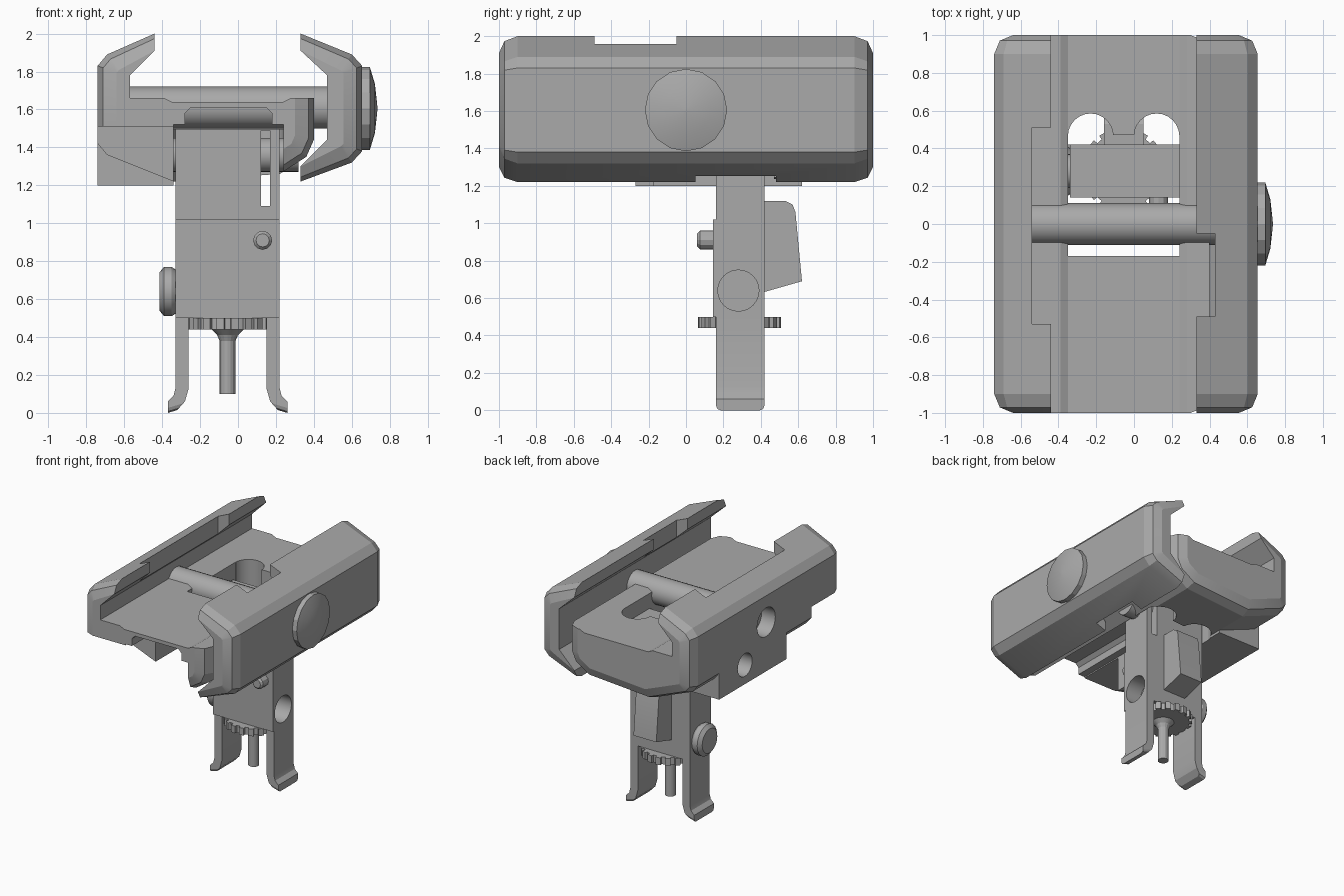
import bpy, bmesh, math
from mathutils import Vector, Matrix

cube = bpy.data.objects.get("Cube")
if cube:
    bpy.data.objects.remove(cube, do_unlink=True)

grey = bpy.data.materials.new("satin_grey")
grey.use_nodes = True
grey.diffuse_color = (0.4, 0.4, 0.4, 1)
grey.node_tree.nodes["Principled BSDF"].inputs["Base Color"].default_value = (0.4, 0.4, 0.4, 1)


def finish(name, bm):
    bmesh.ops.recalc_face_normals(bm, faces=bm.faces)
    mesh = bpy.data.meshes.new(name)
    bm.to_mesh(mesh)
    bm.free()
    mesh.materials.append(grey)
    ob = bpy.data.objects.new(name, mesh)
    bpy.context.collection.objects.link(ob)
    return ob


def prism(name, pts, lo, hi, axis="Y", outer=0, bevel=0.1):
    """Extrude a profile along an axis; round the end edges of its first points."""
    bm = bmesh.new()

    def place(p, t):
        return (p[0], t, p[1]) if axis == "Y" else (t, p[0], p[1])

    ends = [[bm.verts.new(place(p, t)) for p in pts] for t in (lo, hi)]
    n = len(pts)
    for ring in ends:
        bm.faces.new(ring)
    for i in range(n):
        j = (i + 1) % n
        bm.faces.new((ends[0][i], ends[0][j], ends[1][j], ends[1][i]))
    if outer:
        edges = [bm.edges.get((r[i], r[i + 1])) for r in ends for i in range(outer - 1)]
        bmesh.ops.bevel(bm, geom=edges, offset=bevel, segments=2, profile=0.5, affect="EDGES")
    return finish(name, bm)


def box(name, x, y, z):
    return prism(name, [(x[0], z[0]), (x[1], z[0]), (x[1], z[1]), (x[0], z[1])], y[0], y[1])


def lathe(name, profile, center, axis="Z", sides=24):
    """Closed turned part from (radius, distance along axis) pairs."""
    bm = bmesh.new()
    turn = {"Z": Matrix(), "X": Matrix.Rotation(math.pi / 2, 4, "Y"),
            "Y": Matrix.Rotation(-math.pi / 2, 4, "X")}[axis]
    rings = []
    for r, d in profile:
        rings.append([bm.verts.new(turn @ Vector((r * math.cos(a), r * math.sin(a), d)) + Vector(center))
                      for a in (2 * math.pi * k / sides for k in range(sides))])
    for a, b in zip(rings, rings[1:]):
        for k in range(sides):
            m = (k + 1) % sides
            bm.faces.new((a[k], a[m], b[m], b[k]))
    bm.faces.new(rings[0])
    bm.faces.new(rings[-1])
    return finish(name, bm)


def boolean(ob, tools, op="DIFFERENCE"):
    for tool in tools:
        mod = ob.modifiers.new("cut", "BOOLEAN")
        mod.operation, mod.object, mod.solver = op, tool, "EXACT"
        bpy.context.view_layer.objects.active = ob
        bpy.ops.object.modifier_apply(modifier=mod.name)
        bpy.data.objects.remove(tool, do_unlink=True)


# Fixed body: rail floor with one integral jaw
body = prism("fixed_body", [
    (0.4, 1.66), (0.4, 1.44), (0.36, 1.35), (0.22, 1.26), (-0.34, 1.22), (-0.69, 1.36),
    (-0.74, 1.42), (-0.74, 1.83), (-0.69, 1.89), (-0.44, 2.0),
    (-0.44, 1.91), (-0.57, 1.78), (-0.57, 1.66), (-0.39, 1.66), (-0.35, 1.64),
    (0.24, 1.64), (0.28, 1.66)], -1, 1, outer=10)
boolean(body, [box("boss", (-0.74, -0.34), (-0.27, 0.62), (1.2, 1.5))], "UNION")
boolean(body, [
    box("front_relief", (-0.8, -0.3), (-1.1, -0.6), (1.0, 1.51)),
    box("wide_channel", (-0.34, 0.24), (-1.1, 0.2), (1.0, 1.52)),
    prism("narrow_channel", [(-0.28, 1.4), (0.18, 1.4), (0.18, 1.58), (0.15, 1.61),
                             (-0.25, 1.61), (-0.28, 1.58)], -1.1, 0.2),
    box("stem_opening", (-0.35, 0.24), (-0.17, 0.47), (1.0, 1.9)),
    lathe("lobe_a", [(0.12, 1.0), (0.12, 1.9)], (-0.23, 0.465, 0)),
    lathe("lobe_b", [(0.12, 1.0), (0.12, 1.9)], (0.12, 0.465, 0)),
    box("jaw_notch", (-0.54, -0.3), (-0.53, 0.51), (1.7, 2.1)),
    lathe("rod_hole", [(0.12, -0.9), (0.12, -0.6)], (0, 0, 1.61), "X"),
    lathe("pin_hole", [(0.095, -0.9), (0.095, -0.6)], (0, 0.28, 1.36), "X")])

# Sliding clamp jaw
jaw = prism("sliding_jaw", [
    (0.33, 2.0), (0.6, 1.89), (0.655, 1.83), (0.655, 1.38), (0.6, 1.32), (0.33, 1.22),
    (0.33, 1.3), (0.47, 1.44), (0.47, 1.78), (0.33, 1.91)], -1, 1, outer=6)
boolean(jaw, [box("top_notch", (0.2, 0.43), (-0.49, -0.05), (1.7, 2.1)),
              box("bottom_notch", (0.2, 0.42), (0.05, 0.48), (1.1, 1.42))])

# Clamp rod with its domed knob, and hinge pin
lathe("clamp_rod", [(0.11, -0.62), (0.11, 0.6)], (0, 0, 1.61), "X")
lathe("clamp_knob", [(0.2, 0.63), (0.22, 0.65), (0.22, 0.695), (0.13, 0.722), (0.01, 0.735)],
      (0, 0, 1.605), "X", 16)
lathe("hinge_pin", [(0.09, -0.62), (0.09, 0.32)], (0, 0.28, 1.36), "X")

# Folding stem
stem = box("stem", (-0.33, 0.22), (0.16, 0.42), (0.5, 1.5))
boolean(stem, [box("slot", (0.12, 0.17), (0, 0.5), (1.09, 1.49)),
               lathe("side_socket", [(0.11, 0.08), (0.11, 0.4)], (0, 0.28, 0.64), "X")])
box("stem_front_pad", (-0.33, 0.22), (0.145, 0.17), (0.5, 1.02))
box("stem_cap", (-0.34, 0.24), (0.14, 0.42), (1.495, 1.515))

# Pair of legs with flared feet
leg = [(-0.33, 0.52), (-0.26, 0.52), (-0.26, 0.13), (-0.28, 0.06), (-0.32, 0.015),
       (-0.37, 0), (-0.37, 0.06), (-0.34, 0.09), (-0.33, 0.13)]
for side, flip in (("right", False), ("left", True)):
    pts = [(-0.11 - x, z) if flip else (x, z) for x, z in leg]
    foot = prism(side + "_leg", pts, 0.16, 0.42)
    bm = bmesh.new()
    bm.from_mesh(foot.data)
    # round the tips of the toe
    toe = [e for e in bm.edges if all(v.co.z < 0.03 for v in e.verts)
           and abs(e.verts[0].co.y - e.verts[1].co.y) < 0.01]
    bmesh.ops.bevel(bm, geom=toe, offset=0.025, segments=2, profile=0.5, affect="EDGES")
    bm.to_mesh(foot.data)
    bm.free()

# Locking fin on the back, small button and side knob
prism("locking_fin", [(0.41, 1.12), (0.53, 1.12), (0.57, 1.1), (0.585, 1.06),
                      (0.62, 0.69), (0.41, 0.63)], -0.16, 0.05, "X")
lathe("front_button", [(0.035, 0.06), (0.05, 0.075), (0.05, 0.16)], (0.13, 0, 0.91), "Y", 12)
lathe("side_knob", [(0.1, -0.415), (0.13, -0.39), (0.13, -0.35), (0.11, -0.32)],
      (0, 0.28, 0.64), "X", 20)

# Toothed thumb wheel and its screw
lathe("thumb_wheel", [(0.2, 0.44), (0.2, 0.5)], (-0.055, 0.285, 0), sides=36)
for k in range(18):
    tooth = box("wheel_tooth", (0.18, 0.222), (-0.02, 0.02), (0.44, 0.5))
    tooth.matrix_world = Matrix.Translation((-0.055, 0.285, 0)) @ Matrix.Rotation(k * math.pi / 9, 4, "Z")
lathe("thumb_screw", [(0.042, 0.1), (0.042, 0.38), (0.055, 0.41), (0.085, 0.44), (0.085, 0.52)],
      (-0.055, 0.285, 0), sides=16)

# Soft shading with crisp edges
bpy.ops.object.select_all(action="DESELECT")
for ob in bpy.context.scene.objects:
    if ob.type == "MESH" and grey.name in ob.data.materials:
        ob.select_set(True)
        bpy.context.view_layer.objects.active = ob
bpy.ops.object.shade_smooth_by_angle(angle=math.radians(20))
